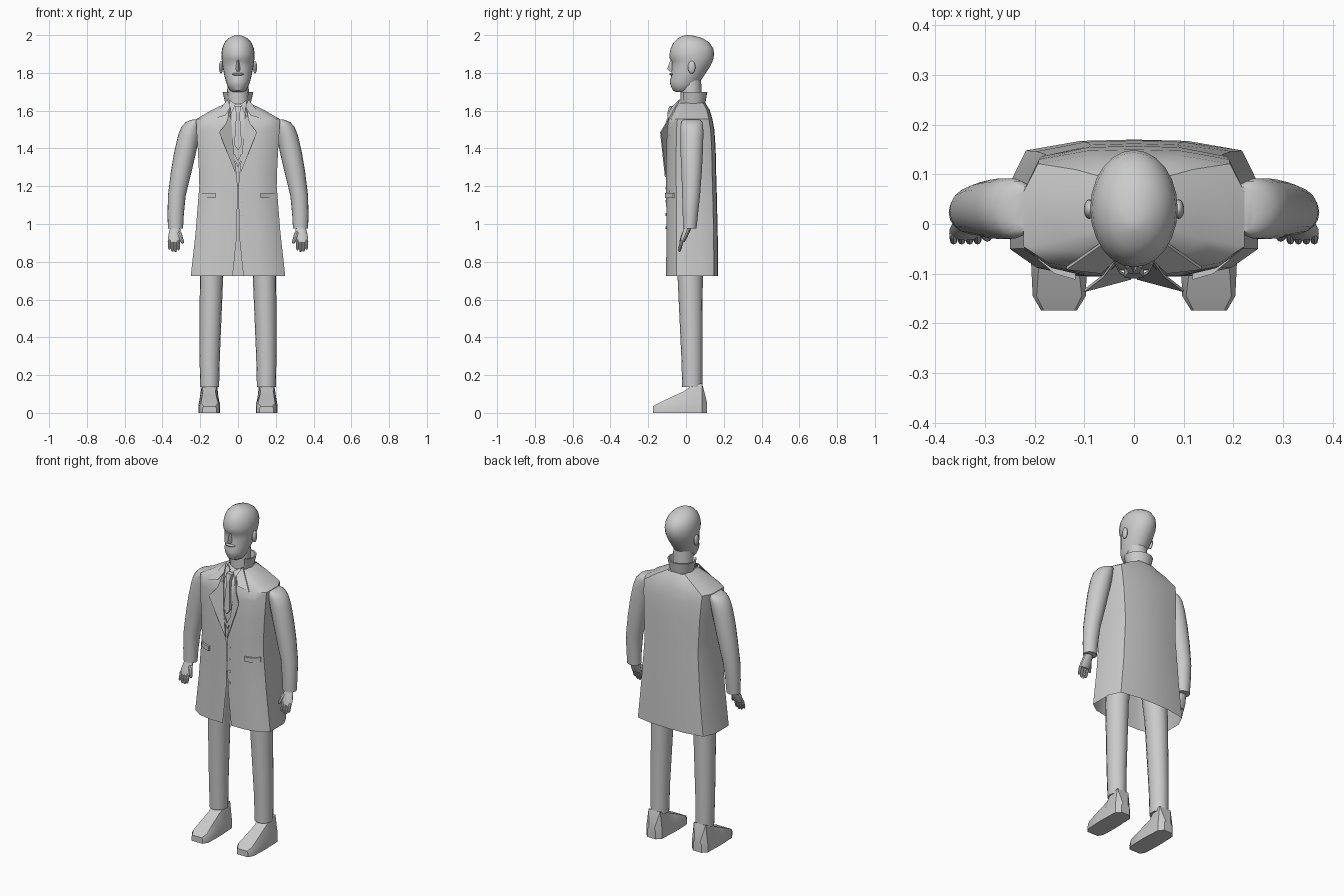
import bpy, bmesh, math
from mathutils import Vector, Matrix

grey = bpy.data.materials.new("plain grey")
grey.diffuse_color = (0.6, 0.6, 0.6, 1)


def finish(name, bm):
    bmesh.ops.recalc_face_normals(bm, faces=bm.faces)
    me = bpy.data.meshes.new(name)
    bm.to_mesh(me)
    bm.free()
    me.materials.append(grey)
    ob = bpy.data.objects.new(name, me)
    bpy.context.collection.objects.link(ob)
    return ob


def loft(name, rings, loop=True, caps=True):
    """Skin a list of point rings."""
    bm = bmesh.new()
    rows = [[bm.verts.new(p) for p in r] for r in rings]
    n = len(rows[0])
    for a, b in zip(rows, rows[1:]):
        for i in range(n if loop else n - 1):
            j = (i + 1) % n
            bm.faces.new((a[i], a[j], b[j], b[i]))
    if caps:
        bm.faces.new(rows[0])
        bm.faces.new(rows[-1])
    return finish(name, bm)


def oval(cx, cy, z, rx, ry, n=16):
    return [(cx + rx * math.cos(2 * math.pi * i / n),
             cy + ry * math.sin(2 * math.pi * i / n), z) for i in range(n)]


def plate(name, pts, s=1, depth=0.006):
    """Thin flat panel extruded backwards from its outline."""
    front = [(s * x, y, z) for x, y, z in pts]
    back = [(x, y + depth, z) for x, y, z in front]
    return loft(name, [front, back])


def tube(name, a, b, ra, rb, n=8):
    a, b = Vector(a), Vector(b)
    q = (b - a).to_track_quat('Z', 'Y')
    rings = []
    for t, r in ((-0.05, ra * 0.6), (0.08, ra), (0.88, rb), (1, rb * 0.55)):
        rings.append([a.lerp(b, t) + q @ Vector((r * math.cos(2 * math.pi * i / n),
                      r * math.sin(2 * math.pi * i / n), 0)) for i in range(n)])
    return loft(name, rings)


def ball(name, c, scale):
    bm = bmesh.new()
    bmesh.ops.create_uvsphere(bm, u_segments=14, v_segments=8, radius=1,
                              matrix=Matrix.Translation(c) @ Matrix.Diagonal((*scale, 1)))
    return finish(name, bm)


# Coat shell: height, half width, front y, back y, half gap at the front
coat = [(.725, .25, -.105, .17, .028), (.95, .225, -.104, .168, .005),
        (1.2, .205, -.105, .162, .003), (1.26, .206, -.106, .16, .006),
        (1.4, .213, -.104, .157, .03), (1.5, .22, -.1, .15, .045),
        (1.555, .222, -.092, .14, .05), (1.605, .135, -.068, .125, .05),
        (1.64, .062, -.035, .103, .045)]


def section(z, w, yf, yb, gap):
    frac = ((.45, 0), (.78, .06), (1, .2), (1, .68), (.87, .92), (.43, .99))
    half = [(gap, yf, z)]
    half += [(max(w * f, gap + .004), yf + (yb - yf) * t, z) for f, t in frac]
    return half + [(0, yb, z)] + [(-x, y, zz) for x, y, zz in reversed(half)]


loft("coat", [section(*r) for r in coat], loop=False, caps=False)

# Shirt body inside the coat
loft("shirt", [section(z, w - .012, yf + .012, yb - .012, .004)
               for z, w, yf, yb, g in coat[2:]])

# Neck and standing collar, open at the front
loft("neck", [oval(0, .03, 1.55, .062, .058), oval(0, .028, 1.66, .058, .056),
              oval(0, .025, 1.76, .056, .055)])


def collar_arc(r, ry, z, n=18):
    pts = []
    for i in range(n + 1):
        a = math.radians(-48 + 276 * i / n)
        pts.append((r * math.cos(a), .038 + ry * math.sin(a), z))
    return pts


loft("standing_collar", [collar_arc(.064, .062, 1.625), collar_arc(.082, .075, 1.7),
                         collar_arc(.074, .067, 1.7), collar_arc(.058, .056, 1.625)],
     loop=False, caps=False)

# Head: height, front y, back y, half width
head = [(1.7, -.055, -.005, .03), (1.708, -.07, .03, .043), (1.735, -.082, .06, .058),
        (1.755, -.086, .075, .064), (1.78, -.079, .092, .071), (1.80, -.078, .105, .075),
        (1.83, -.075, .125, .081), (1.86, -.075, .14, .085), (1.875, -.086, .145, .087),
        (1.90, -.087, .149, .088), (1.93, -.082, .144, .084), (1.96, -.067, .124, .072),
        (1.982, -.044, .092, .052), (1.995, -.018, .05, .028), (2.0, -.004, .02, .008)]
loft("head", [oval(0, (f + b) / 2, z, w, (b - f) / 2, 24) for z, f, b, w in head])

# Nose and moustache
loft("nose", [[(-.007, -.07, 1.872), (0, -.08, 1.875), (.007, -.07, 1.872)],
              [(-.015, -.068, 1.822), (0, -.1, 1.82), (.015, -.068, 1.822)],
              [(-.012, -.068, 1.808), (0, -.085, 1.806), (.012, -.068, 1.808)]])
ball("moustache", (0, -.074, 1.793), (.032, .013, .008))

# Necktie and waistcoat front
plate("tie_knot", [(-.017, -.088, 1.625), (.017, -.088, 1.625),
                   (.01, -.1, 1.585), (-.01, -.1, 1.585)], depth=.03)
plate("tie_blade", [(-.009, -.096, 1.59), (.009, -.096, 1.59), (.02, -.108, 1.42),
                    (0, -.11, 1.39), (-.02, -.108, 1.42)], depth=.02)

for s in (1, -1):
    # Lapel, collar leaf and shirt collar point
    plate("lapel", [(.006, -.112, 1.25), (.1, -.137, 1.485), (.062, -.108, 1.535),
                    (.04, -.078, 1.62), (.028, -.1, 1.44)], s)
    plate("collar_leaf", [(.055, -.035, 1.66), (.136, -.092, 1.555),
                          (.066, -.1, 1.575), (.04, -.075, 1.62)], s)
    plate("shirt_collar_point", [(.012, -.06, 1.635), (.045, -.035, 1.655),
                                 (.045, -.092, 1.565)], s)
    plate("waistcoat_edge", [(0, -.106, 1.3), (.03, -.104, 1.37),
                             (.016, -.104, 1.37), (0, -.106, 1.335)], s)

    # Pocket flap, following the coat's front corner
    plate("pocket_flap", [(.118, -.112, 1.137), (.16, -.1, 1.137), (.197, -.068, 1.137),
                          (.197, -.068, 1.165), (.16, -.1, 1.165), (.118, -.112, 1.165)],
          s, .02)

    # Sleeve: height, centre x, half width, centre y, half depth
    sleeve = [(1.552, .222, .022, .03, .045), (1.54, .234, .042, .031, .056),
              (1.515, .247, .052, .031, .061), (1.47, .26, .057, .031, .062),
              (1.38, .28, .058, .03, .06), (1.28, .3, .055, .03, .055),
              (1.15, .324, .047, .027, .048), (1.05, .33, .043, .023, .041),
              (.975, .331, .04, .02, .036)]
    loft("sleeve", [oval(s * cx, cy, z, rx, ry, 18) for z, cx, rx, cy, ry in sleeve])

    # Hand with fingers and thumb
    palm = [(.99, .332, .024, .014, .02), (.96, .334, .03, .002, .019),
            (.93, .337, .034, -.01, .017), (.905, .339, .033, -.02, .013)]
    loft("palm", [oval(s * cx, cy, z, rx, ry, 12) for z, cx, rx, cy, ry in palm])
    for i, tip in enumerate((.862, .853, .855, .866)):
        x = .315 + .016 * i
        tube("finger", (s * x, -.02, .915), (s * x, -.036, tip), .0088, .0075)
    tube("thumb", (s * .312, -.008, .955), (s * .292, -.03, .898), .012, .009)

    # Trouser leg
    leg = [(.138, .15, .05, .033, .053), (.3, .15, .054, .031, .056),
           (.73, .14, .062, .022, .067), (1.0, .115, .075, .022, .075)]
    loft("trouser_leg", [oval(s * cx, cy, z, rx, ry, 16) for z, cx, rx, cy, ry in leg])

    # Shoe: y, bottom inner and outer x, shoulder height, top inner and outer x, top height
    shoe = [(-.174, .115, .187, .025, .12, .182, .035),
            (-.145, .097, .204, .035, .105, .196, .052),
            (-.06, .094, .208, .045, .115, .19, .092),
            (-.01, .095, .208, .05, .12, .186, .115),
            (.02, .097, .207, .05, .114, .19, .137),
            (.085, .1, .205, .05, .112, .19, .158),
            (.11, .125, .18, .05, .135, .17, .06)]
    loft("shoe", [[(s * a, y, 0), (s * b, y, 0), (s * b, y, h), (s * d, y, t),
                   (s * c, y, t), (s * a, y, h)] for y, a, b, h, c, d, t in shoe])

    # Ear
    ball("ear", (s * .09, .03, 1.83), (.011, .02, .034))

# Coat buttons
for z in (1.19, 1.12, 1.05, .98):
    tube("button", (.018, -.1, z), (.018, -.109, z), .007, .007)

# Smooth shading that keeps the hard edges
bpy.ops.object.select_all(action='SELECT')
bpy.context.view_layer.objects.active = bpy.data.objects["coat"]
bpy.ops.object.shade_smooth_by_angle(angle=math.radians(35))
